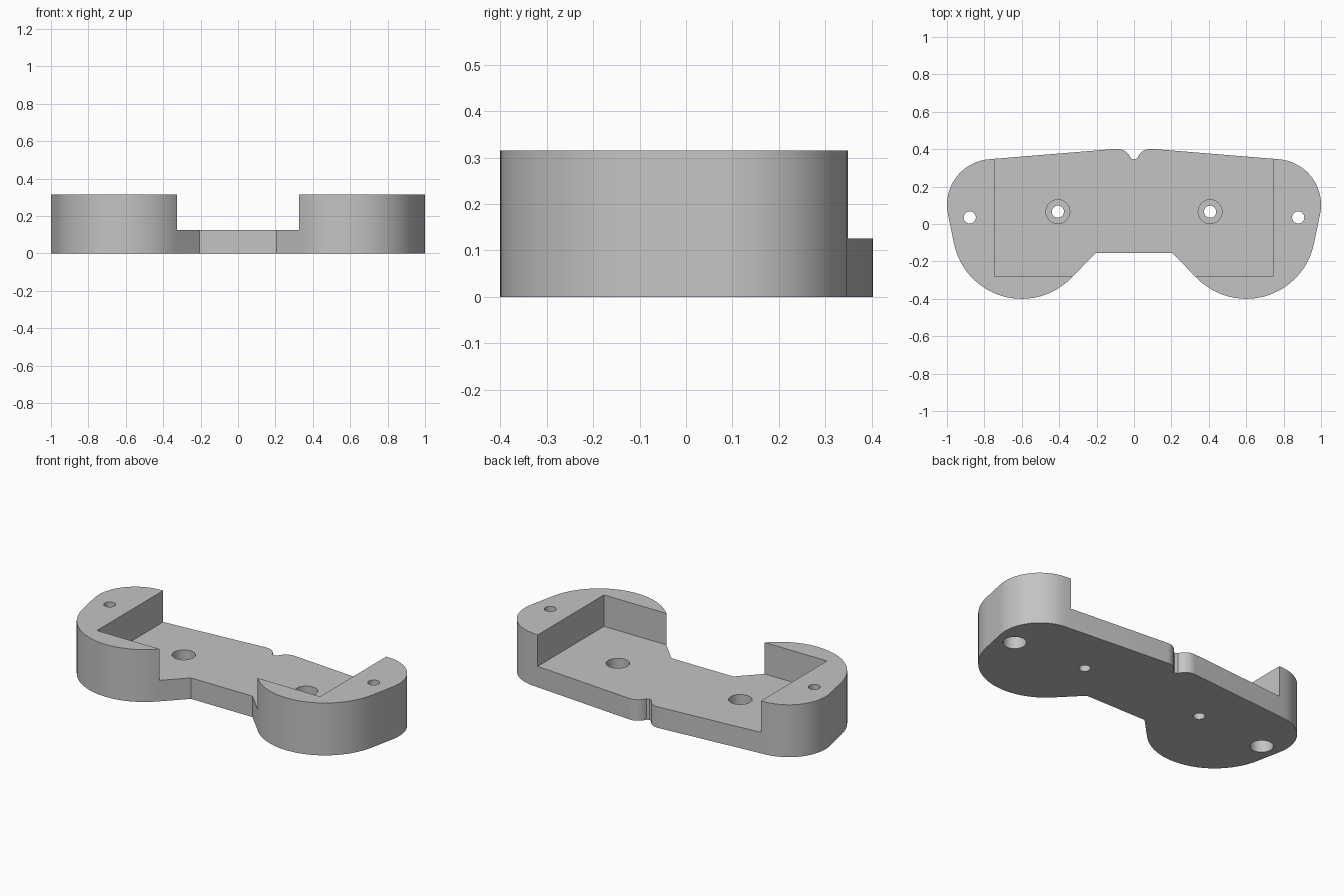
import bpy, bmesh
from math import radians, cos, sin

cube = bpy.data.objects.get("Cube")
if cube:
    bpy.data.objects.remove(cube, do_unlink=True)

grey = bpy.data.materials.new("plain grey")
grey.use_nodes = True
colour = (0.55, 0.55, 0.55, 1)
grey.diffuse_color = colour
grey.node_tree.nodes["Principled BSDF"].inputs["Base Color"].default_value = colour

HEIGHT, FLOOR = 0.315, 0.126


def arc(cx, cy, r, start, end, steps):
    angles = [radians(start + (end - start) * i / steps) for i in range(steps + 1)]
    return [(cx + r * cos(a), cy + r * sin(a)) for a in angles]


def prism(name, points, z0, z1):
    """Extrude a closed outline from z0 to z1."""
    bm = bmesh.new()
    face = bm.faces.new([bm.verts.new((x, y, z0)) for x, y in points])
    top = bmesh.ops.extrude_face_region(bm, geom=[face])["geom"]
    verts = [v for v in top if isinstance(v, bmesh.types.BMVert)]
    bmesh.ops.translate(bm, vec=(0, 0, z1 - z0), verts=verts)
    bmesh.ops.recalc_face_normals(bm, faces=bm.faces)
    mesh = bpy.data.meshes.new(name)
    bm.to_mesh(mesh)
    bm.free()
    mesh.materials.append(grey)
    obj = bpy.data.objects.new(name, mesh)
    bpy.context.collection.objects.link(obj)
    return obj


def cut(body, cutter):
    cutter.hide_render = True
    mod = body.modifiers.new("cut", "BOOLEAN")
    mod.operation = "DIFFERENCE"
    mod.solver = "EXACT"
    mod.object = cutter
    bpy.ops.object.modifier_apply(modifier=mod.name)
    bpy.data.objects.remove(cutter, do_unlink=True)


# Outline of one half, from the back notch round to the front waist
half = arc(0.09, 0.325, 0.077, 160, 85, 10)
half += arc(0.755, 0.102, 0.245, 85, -12, 20)
half += arc(0.6, -0.03, 0.37, -12, -135, 28)
half.append((0.205, -0.155))
outline = [(0, 0.345)] + half + [(-x, y) for x, y in reversed(half)]

body = prism("bracket_body", outline, 0, HEIGHT)
bpy.context.view_layer.objects.active = body
body.select_set(True)

# Rectangular recess, open at the back and across the waist
recess = [(-0.742, -0.28), (0.742, -0.28), (0.742, 0.6), (-0.742, 0.6)]
cut(body, prism("recess_cutter", recess, FLOOR, 0.5))

# Screw holes: inner pair counterbored from above, outer pair from below
for side in (-1, 1):
    for x, y, r, z0, z1 in (
        (0.407, 0.066, 0.0325, -0.1, 0.5),
        (0.407, 0.066, 0.064, 0.055, 0.5),
        (0.878, 0.035, 0.0325, -0.1, 0.5),
        (0.878, 0.035, 0.064, -0.1, 0.16),
    ):
        circle = arc(side * x, y, r, 0, 360, 32)[:-1]
        cut(body, prism("hole_cutter", circle, z0, z1))

bpy.ops.object.shade_smooth_by_angle(angle=radians(25))
